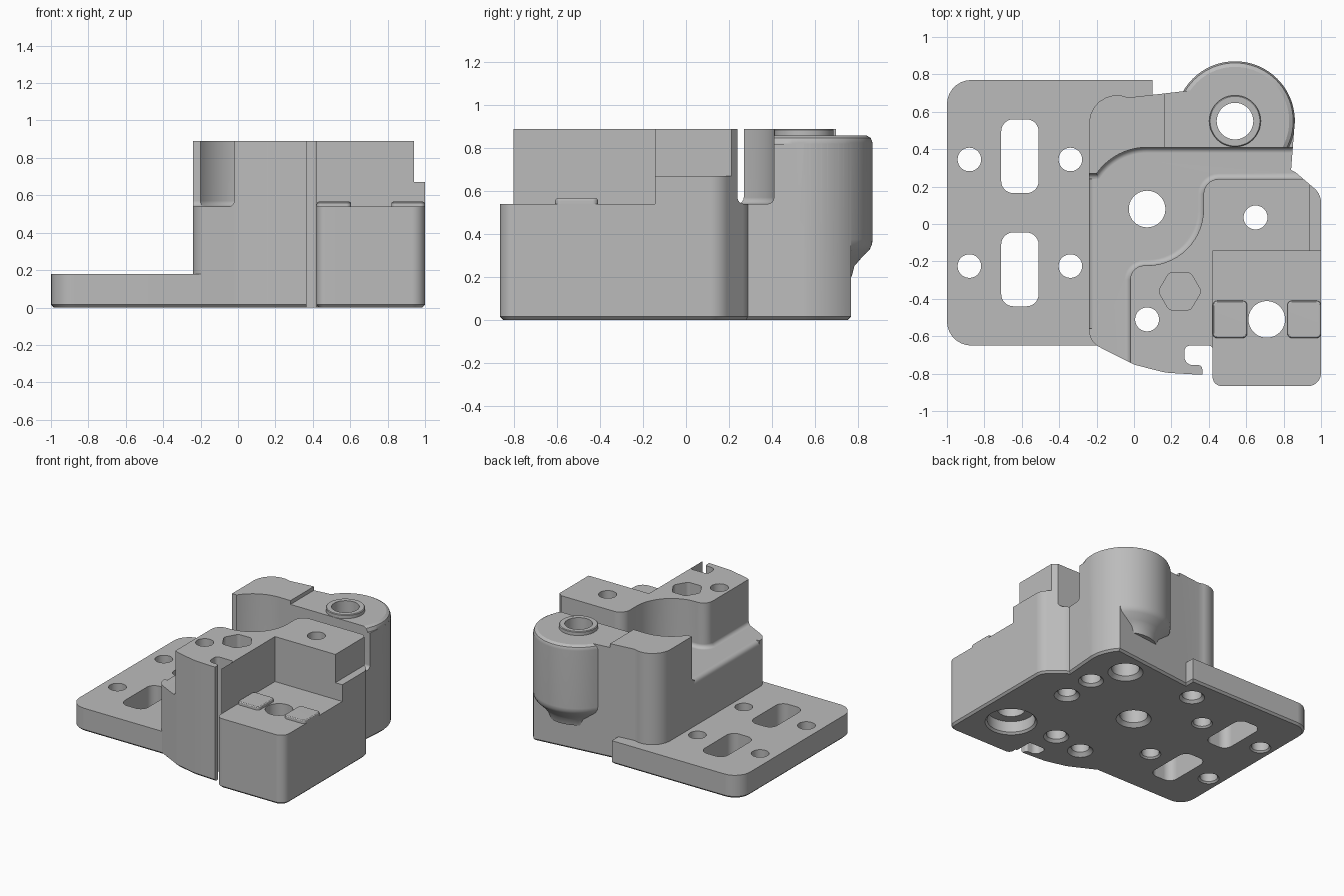
import bpy, bmesh
from math import sin, cos, radians, pi
from mathutils import Vector

cube = bpy.data.objects.get("Cube")
if cube:
    bpy.data.objects.remove(cube, do_unlink=True)

GREY = (0.5, 0.5, 0.5, 1)
mat = bpy.data.materials.new("plain grey")
mat.use_nodes = True
mat.diffuse_color = GREY
mat.node_tree.nodes["Principled BSDF"].inputs["Base Color"].default_value = GREY


def arc(cx, cy, r, a0, a1, n=14):
    angles = [radians(a0 + (a1 - a0) * i / n) for i in range(n + 1)]
    return [(cx + r * cos(a), cy + r * sin(a)) for a in angles]


def rounded(corners, n=7):
    """Outline from (x, y[, radius]) corners, each radius made into an arc."""
    out = []
    for i, c in enumerate(corners):
        p = Vector(c[:2])
        if len(c) < 3:
            out.append(tuple(p))
            continue
        a = (Vector(corners[i - 1][:2]) - p).normalized()
        b = (Vector(corners[(i + 1) % len(corners)][:2]) - p).normalized()
        half = a.angle(b) / 2
        centre = p + (a + b).normalized() * c[2] / sin(half)
        start = p + a * c[2] / (sin(half) / cos(half)) - centre
        end = p + b * c[2] / (sin(half) / cos(half)) - centre
        sweep = start.angle_signed(end)
        for k in range(n + 1):
            t = -sweep * k / n
            out.append((centre.x + start.x * cos(t) - start.y * sin(t),
                        centre.y + start.x * sin(t) + start.y * cos(t)))
    return out


def finish(name, bm):
    bmesh.ops.remove_doubles(bm, verts=bm.verts, dist=1e-5)
    bmesh.ops.recalc_face_normals(bm, faces=bm.faces)
    mesh = bpy.data.meshes.new(name)
    bm.to_mesh(mesh)
    bm.free()
    mesh.materials.append(mat)
    ob = bpy.data.objects.new(name, mesh)
    bpy.context.collection.objects.link(ob)
    return ob


def prism(name, outline, z0, z1, low=0, high=0, seg=1):
    """Extruded outline with optional bevels round its low and high rims."""
    bm = bmesh.new()
    face = bm.faces.new([bm.verts.new((x, y, z0)) for x, y in outline])
    top = bmesh.ops.extrude_face_region(bm, geom=[face])["geom"]
    for v in top:
        if isinstance(v, bmesh.types.BMVert):
            v.co.z = z1
    bmesh.ops.recalc_face_normals(bm, faces=bm.faces)
    for size, z in ((low, z0), (high, z1)):
        if size:
            rim = [e for e in bm.edges if all(abs(v.co.z - z) < 1e-5 for v in e.verts)]
            bmesh.ops.bevel(bm, geom=rim, offset=size, segments=seg,
                            profile=0.5, affect='EDGES')
    return finish(name, bm)


def box(name, x0, x1, y0, y1, z0, z1):
    return prism(name, [(x0, y0), (x1, y0), (x1, y1), (x0, y1)], z0, z1)


def lathe(name, x, y, profile, n=48):
    """Solid turned about a vertical axis, closed by flat caps."""
    bm = bmesh.new()
    rings = [[bm.verts.new((x + r * cos(2 * pi * i / n), y + r * sin(2 * pi * i / n), z))
              for i in range(n)] for r, z in profile]
    for lo, hi in zip(rings, rings[1:]):
        for i in range(n):
            j = (i + 1) % n
            bm.faces.new((lo[i], lo[j], hi[j], hi[i]))
    bm.faces.new(rings[0])
    bm.faces.new(rings[-1])
    return finish(name, bm)


def combine(target, tool, operation):
    tool.hide_render = True
    mod = target.modifiers.new(operation.lower(), 'BOOLEAN')
    mod.operation = operation
    mod.solver = 'EXACT'
    mod.object = tool
    bpy.context.view_layer.objects.active = target
    bpy.ops.object.modifier_apply(modifier=mod.name)
    bpy.data.objects.remove(tool, do_unlink=True)


def cut(tool):
    combine(body, tool, 'DIFFERENCE')


def add(tool):
    combine(body, tool, 'UNION')


# Main housing outline, at full height
BX, BY, BR = 0.54, 0.55, 0.32
outline = rounded([(-0.24, 0.77, 0.15), (-0.24, -0.63, 0.1), (0, -0.752, 0.2),
                   (0.17, -0.795, 0.3), (0.34, -0.805), (0.42, -0.805),
                   (0.42, -0.867, 0.05), (1, -0.867, 0.07), (1, 0.16, 0.1),
                   (0.86, 0.28, 0.15)])
outline += arc(BX, BY, BR, 0, 43)
body = prism("housing", outline, 0, 0.89, low=0.015)

# Round boss at the back, undercut near its foot
cut(box("boss_corner", BX, 1.2, 0.41, 1, 0.82, 1))
cut(box("boss_level", 0.165, 1.2, 0.35, 1, 0.86, 1))
add(lathe("boss", BX, BY, [(0.2, 0.2), (0.222, 0.2), (0.235, 0.25), (0.265, 0.285),
                           (0.305, 0.325), (0.317, 0.35), (BR, 0.375), (BR, 0.825),
                           (0.311, 0.848), (0.29, 0.86)], 72))

# Curved channel between the two towers, with filleted floor
channel = [(-0.5, 0.27)] + arc(0.07, 0.08, 0.33, 145, 90) + [(1.2, 0.41), (1.2, 0.24)]
channel += rounded([(0.9, 0.24), (0.372, 0.24, 0.08), (0.372, 0.1)])[1:-1]
channel += arc(0.07, 0.08, 0.302, 0, -90)
channel += rounded([(0.07, -0.222), (-0.02, -0.222, 0.075), (-0.02, -0.6)])[1:-1]
channel += [(-0.02, -1), (-0.5, -1)]
cut(prism("channel", channel, 0.54, 1.1, low=0.03, seg=4))

# Rounded shoulder along the left of the channel floor
shoulder = [(-0.3, 0.6), (-0.205, 0.6)] + arc(-0.205, 0.505, 0.035, 90, 180, 6) + [(-0.3, 0.505)]
tool = prism("shoulder", shoulder, -0.56, 0.24)
for v in tool.data.vertices:
    x, z, y = v.co
    v.co = (x, y, z)
tool.data.flip_normals()
cut(tool)

# Lower front block, side ledge and hooked front slot
cut(box("block_level", 0.42, 1.2, -1, -0.145, 0.54, 1.1))
cut(box("ledge_level", 0.94, 1.2, -0.3, 0.3, 0.67, 1.1))
cut(prism("front_slot", rounded([(0.27, -0.65, 0.03), (0.42, -0.65, 0.02), (0.42, -1),
                                 (0.365, -1), (0.365, -0.755, 0.02), (0.27, -0.755, 0.045)]),
          -0.1, 1.1))

# Mounting plate and boss ring
add(prism("plate", rounded([(-1, -0.65, 0.13), (0.1, -0.65), (0.1, 0.77), (-1, 0.77, 0.13)]),
          0, 0.18, low=0.015))
add(lathe("ring", BX, BY, [(0.138, 0.8), (0.138, 0.885), (0.133, 0.89)]))


def hole(x, y, r, chamfer, top=1.1):
    cut(lathe("hole", x, y, [(r + chamfer, -0.05), (r + chamfer, 0), (r, chamfer), (r, top)], 40))


# Plate holes and long slots
for x in (-0.88, -0.34):
    for y in (0.345, -0.225):
        hole(x, y, 0.063, 0.012)
for y0, y1 in ((0.165, 0.56), (-0.44, -0.045)):
    cut(prism("long_slot", rounded([(-0.71, y0, 0.065), (-0.51, y0, 0.065),
                                    (-0.51, y1, 0.065), (-0.71, y1, 0.065)]), -0.1, 0.4))

# Through holes, then blind holes from below
for x, y, r in ((0.07, 0.08, 0.098), (0.65, 0.035, 0.064), (0.07, -0.51, 0.064),
                (BX, BY, 0.098), (0.71, -0.51, 0.098)):
    hole(x, y, r, 0.027)
for x, y in ((0.65, 0.3), (-0.05, 0.58), (0.33, -0.465)):
    hole(x, y, 0.07, 0.02, 0.25)
hole(0.71, -0.51, 0.17, 0.015, 0.1)

# Hexagonal socket in the front tower
cut(prism("hex_socket", rounded([(0.245 + 0.115 * cos(pi * k / 3), -0.36 + 0.115 * sin(pi * k / 3), 0.03)
                                 for k in range(6)], 3), 0.6, 1.1))

# Raised pads on the front block
parts = [body]
for side, x0, x1 in (("right", 0.421, 0.605), ("left", 0.82, 1)):
    parts.append(prism(side + "_pad", rounded([(x0, -0.61, 0.025), (x1, -0.61, 0.025),
                                               (x1, -0.41, 0.025), (x0, -0.41, 0.025)]),
                       0.53, 0.566, high=0.012, seg=3))

# Smooth curved walls, keeping machined edges sharp
for ob in parts:
    bpy.ops.object.select_all(action='DESELECT')
    ob.select_set(True)
    bpy.context.view_layer.objects.active = ob
    bpy.ops.object.shade_smooth_by_angle(angle=radians(28))
    ob.modifiers.new("even_normals", 'WEIGHTED_NORMAL').keep_sharp = True
